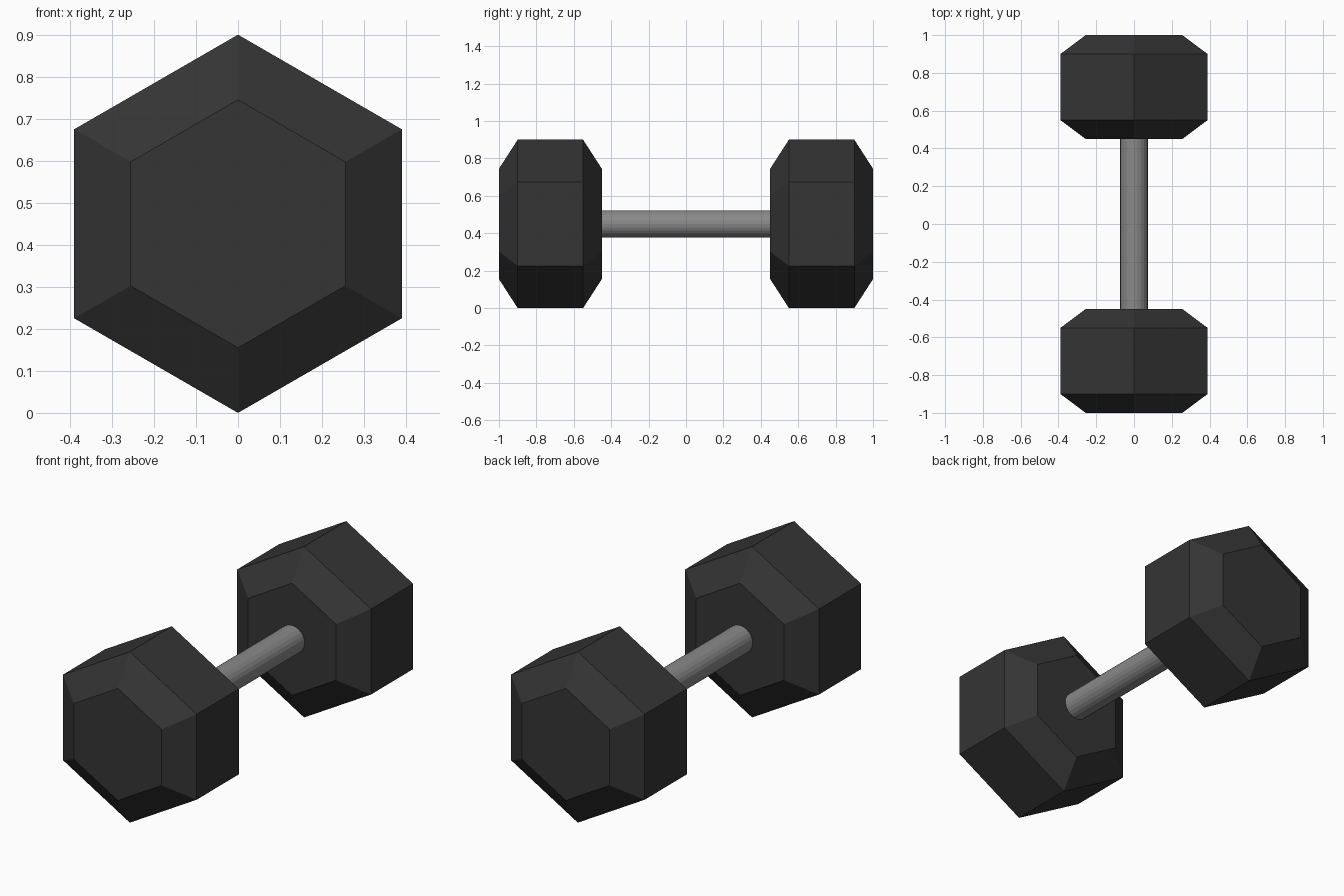
import bpy, bmesh, math

if "Cube" in bpy.data.objects:
    bpy.data.objects.remove(bpy.data.objects["Cube"])

CZ = 0.45  # height of the centre axis


def material(name, rgb):
    m = bpy.data.materials.new(name)
    m.diffuse_color = (*rgb, 1.0)
    m.use_nodes = True
    m.node_tree.nodes["Principled BSDF"].inputs["Base Color"].default_value = m.diffuse_color
    return m


def lathe(name, profile, sides, mat):
    """Solid along y from (y, radius) rings, with a corner pointing up."""
    bm = bmesh.new()
    rings = []
    for y, r in profile:
        angles = [math.tau * i / sides for i in range(sides)]
        rings.append([bm.verts.new((r * math.sin(a), y, CZ + r * math.cos(a))) for a in angles])
    for a, b in zip(rings, rings[1:]):
        for i in range(sides):
            j = (i + 1) % sides
            bm.faces.new((a[i], a[j], b[j], b[i]))
    bm.faces.new(rings[0])
    bm.faces.new(rings[-1])
    bmesh.ops.recalc_face_normals(bm, faces=bm.faces)
    mesh = bpy.data.meshes.new(name)
    bm.to_mesh(mesh)
    bm.free()
    mesh.materials.append(mat)
    obj = bpy.data.objects.new(name, mesh)
    bpy.context.collection.objects.link(obj)
    return obj


rubber = material("black rubber", (0.035, 0.035, 0.035))
steel = material("grey steel", (0.25, 0.25, 0.25))

# Hexagonal weights with bevelled ends
for name, s in (("front_weight", -1), ("back_weight", 1)):
    lathe(name, [(s * 0.45, 0.295), (s * 0.55, 0.45), (s * 0.90, 0.45), (s * 1.0, 0.295)], 6, rubber)

# Round grip bar, sunk slightly into both weights
lathe("handle", [(-0.47, 0.073), (0.47, 0.073)], 24, steel)
